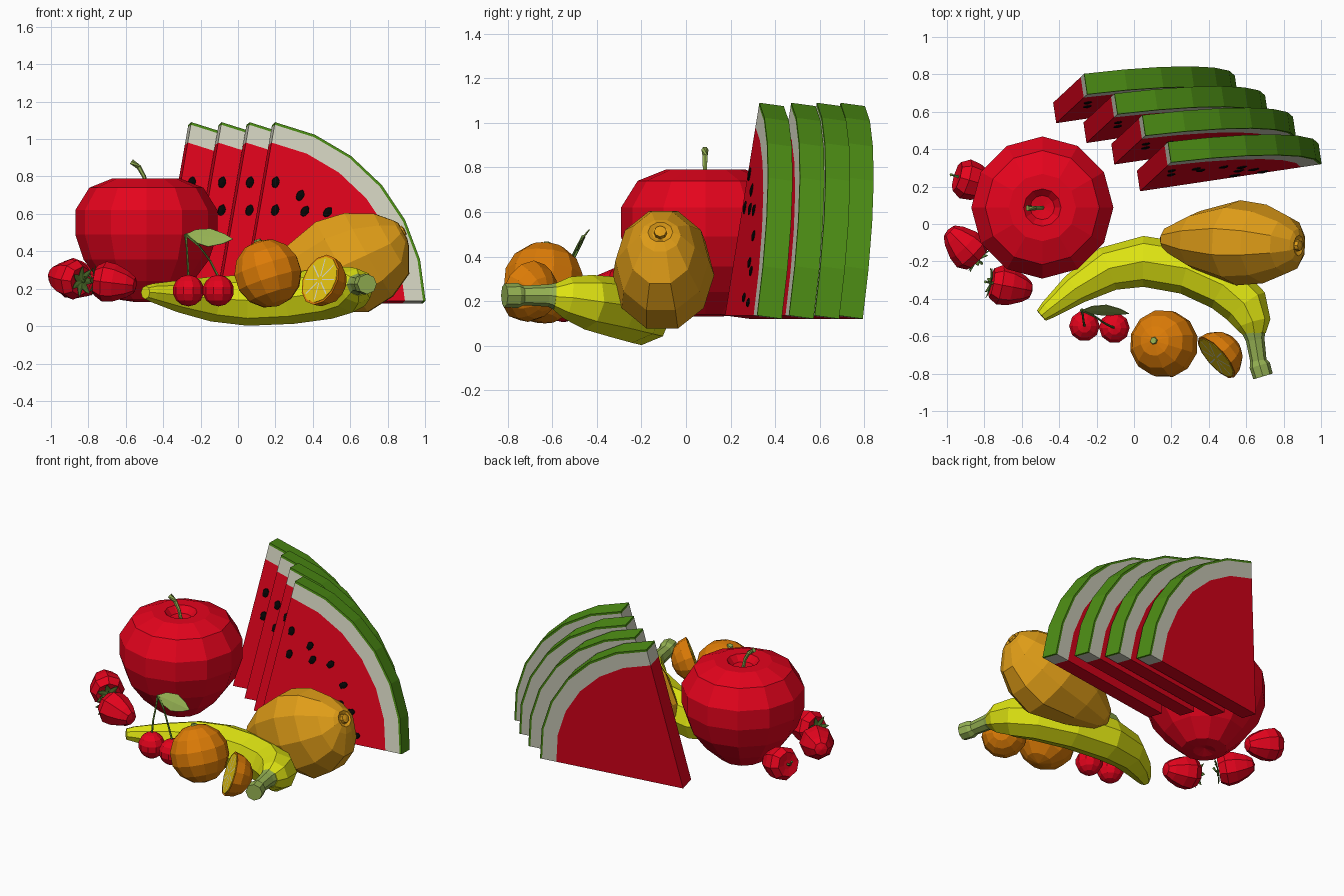
import bpy, bmesh, math
from mathutils import Vector, Matrix

if "Cube" in bpy.data.objects:
    bpy.data.objects.remove(bpy.data.objects["Cube"])

def mat(name, r, g, b):
    m = bpy.data.materials.new(name)
    m.diffuse_color = (r, g, b, 1)
    m.use_nodes = True
    m.node_tree.nodes["Principled BSDF"].inputs["Base Color"].default_value = m.diffuse_color
    return m

RED = mat("fruit red", .78, .001, .012)
RIND = mat("rind green", .073, .265, .007)
WHITE = mat("rind white", .68, .68, .55)
BLACK = mat("seed black", .002, .002, .002)
YELLOW = mat("banana yellow", .73, .77, .006)
ORANGE = mat("orange peel", .72, .20, .002)
AMBER = mat("mango amber", .75, .34, .009)
PULP = mat("citrus pulp", .83, .58, .006)
STEM = mat("stem green", .30, .44, .085)
LEAF = mat("leaf green", .11, .23, .035)

def finish(name, bm, *mats):
    bmesh.ops.remove_doubles(bm, verts=bm.verts, dist=1e-5)
    bmesh.ops.recalc_face_normals(bm, faces=bm.faces)
    me = bpy.data.meshes.new(name)
    bm.to_mesh(me)
    bm.free()
    for m in mats:
        me.materials.append(m)
    ob = bpy.data.objects.new(name, me)
    bpy.context.collection.objects.link(ob)
    return ob

def aim(pos, axis):
    return Matrix.Translation(pos) @ Vector(axis).to_track_quat('Z', 'Y').to_matrix().to_4x4()

def skin(bm, rings):
    # quads between consecutive rings, with capped ends
    vs = [[bm.verts.new(p) for p in r] for r in rings]
    n = len(vs[0])
    for a, b in zip(vs, vs[1:]):
        for i in range(n):
            bm.faces.new((a[i], a[(i + 1) % n], b[(i + 1) % n], b[i]))
    bm.faces.new(vs[0])
    bm.faces.new(vs[-1])

def lathe(name, profile, sides, m, pos=(0, 0, 0), axis=(0, 0, 1)):
    bm, M = bmesh.new(), aim(pos, axis)
    skin(bm, [[M @ Vector((max(r, .0015) * math.cos(2 * math.pi * i / sides),
                           max(r, .0015) * math.sin(2 * math.pi * i / sides), z))
               for i in range(sides)] for r, z in profile])
    return finish(name, bm, m)

def tube(name, path, sides, m):
    # path of (x, y, z, radius)
    bm, rings = bmesh.new(), []
    P = [Vector(p[:3]) for p in path]
    for i, p in enumerate(path):
        t = (P[min(i + 1, len(P) - 1)] - P[max(i - 1, 0)]).normalized()
        ref = Vector((0, 0, 1)) if abs(t.z) < .7 else Vector((0, 1, 0))
        s = t.cross(ref).normalized()
        u = s.cross(t)
        rings.append([P[i] + p[3] * (s * math.cos(2 * math.pi * k / sides) +
                                     u * math.sin(2 * math.pi * k / sides)) for k in range(sides)])
    skin(bm, rings)
    return finish(name, bm, m)

def ball(r, n, a0=0.0):
    # sphere profile from angle a0 at the bottom up to the pole
    return [(r * math.sin(a), -r * math.cos(a))
            for a in (a0 + (math.pi - a0) * i / n for i in range(n + 1))]

# Apple with dimple and bent stem
lathe("apple", [(0, .15), (.07, .13), (.14, .14), (.25, .24), (.335, .355), (.38, .49), (.38, .62),
                (.305, .74), (.18, .79), (.1, .79), (.065, .75), (0, .74)], 12, RED, (-.49, .088, 0))
tube("apple_stem", [(-.49, .088, .74, .011), (-.502, .085, .80, .011), (-.53, .085, .85, .013),
                    (-.57, .085, .88, .016)], 6, STEM)

# Watermelon slices: wedge in the plane of u and v, with thickness along n
A = Vector((.032, .175, .135))
U = Vector((.97, .145, 0)).normalized()
N = Vector((.146, -.980, .133)).normalized()
V = U.cross(N)
V = V if V.z > 0 else -V
ARC, T = math.radians(79), .112
RADII, SEG = [0, .87, .968, .982], 6
SEEDS = [(.665, 74), (.52, 70), (.65, 61), (.59, 55), (.665, 46),
         (.665, 33), (.59, 24), (.65, 18), (.52, 9), (.665, 5)]
for k, step in enumerate([(0, 0, 0), (-.137, .143, 0), (-.286, .258, 0), (-.448, .364, 0)]):
    O = A + Vector(step)
    def pt(r, a, d=0):
        return O + r * (U * math.cos(a) + V * math.sin(a)) - N * d
    bm = bmesh.new()
    def quad(pts, mi):
        uniq = [p for i, p in enumerate(pts) if (p - pts[i - 1]).length > 1e-6]
        bm.faces.new([bm.verts.new(p) for p in uniq]).material_index = mi
    angs = [ARC * i / SEG for i in range(SEG + 1)]
    for b in range(3):
        r0, r1 = RADII[b], RADII[b + 1]
        for a0, a1 in zip(angs, angs[1:]):
            for d in (0, T):
                quad([pt(r0, a0, d), pt(r1, a0, d), pt(r1, a1, d), pt(r0, a1, d)], b)
        for a in (0, ARC):
            quad([pt(r0, a), pt(r1, a), pt(r1, a, T), pt(r0, a, T)], b)
    R = RADII[3]
    for a0, a1 in zip(angs, angs[1:]):
        quad([pt(R, a0), pt(R, a1), pt(R, a1, T), pt(R, a0, T)], 2)
    finish(f"watermelon_slice_{k + 1}", bm, RED, WHITE, RIND)
    bm = bmesh.new()
    for r, deg in SEEDS:
        a = math.radians(deg)
        e = U * math.cos(a) + V * math.sin(a)
        M = Matrix((e, N.cross(e), N)).transposed().to_4x4()
        bmesh.ops.create_icosphere(bm, subdivisions=1, radius=1, matrix=Matrix.Translation(pt(r, a))
                                   @ M @ Matrix.Diagonal((.036, .024, .011, 1)))
    finish(f"watermelon_seeds_{k + 1}", bm, BLACK)

# Banana body and stalk
tube("banana", [(-.495, -.49, .18, .036), (-.46, -.46, .178, .05), (-.32, -.35, .16, .085),
                (-.14, -.24, .145, .12), (.05, -.20, .138, .136), (.29, -.24, .15, .138),
                (.49, -.335, .175, .136), (.60, -.44, .195, .124), (.638, -.535, .215, .095),
                (.645, -.59, .22, .06)], 8, YELLOW)
tube("banana_stalk", [(.64, -.575, .22, .064), (.648, -.62, .225, .050), (.665, -.73, .225, .044),
                      (.672, -.755, .225, .056), (.69, -.815, .225, .054)], 8, STEM)

# Mango lying on the banana: oval rings (along, lift, half height) on a tilted axis
MD = Vector((.866, -.04, .5)).normalized()
MS = MD.cross(Vector((0, 0, 1))).normalized()
MU = MS.cross(MD)
MC = Vector((.55, -.1, .33))
bm = bmesh.new()
skin(bm, [[MC + MD * a + MU * (off + h * math.sin(k * math.pi / 5))
           + MS * h * (.78 + .3 * (a > .35)) * math.cos(k * math.pi / 5) for k in range(10)]
          for a, off, h in [(-.43, .06, .02), (-.39, .055, .09), (-.22, .03, .205), (0, -.015, .292),
                            (.155, -.03, .27), (.29, -.04, .195), (.362, -.02, .085),
                            (.376, -.01, .052), (.364, -.01, .034), (.364, -.01, .002)]])
finish("mango", bm, AMBER)
lathe("mango_nub", [(.03, .34), (.028, .385), (0, .39)], 8, AMBER, MC - MU * .01, MD)

# Whole orange with stalk button
OP, OA = Vector((.16, -.64, .282)), Vector((-.3, .09, .95)).normalized()
lathe("orange", ball(.184, 7), 12, ORANGE, OP, OA)
lathe("orange_button", [(.022, 0), (.018, .012), (0, .012)], 6, STEM, OP + OA * .178, OA)

# Half orange with pulp disc and pale segment lines
HP, HN = Vector((.44, -.715, .248)), Vector((-.7, -.62, .33)).normalized()
lathe("half_orange", ball(.142, 4, math.pi / 2), 12, ORANGE, HP, -HN)
lathe("half_orange_pulp", [(.13, 0), (.13, .003)], 12, PULP, HP, HN)
bm, HM = bmesh.new(), aim(HP + HN * .0045, HN)
for i in range(8):
    R = HM @ Matrix.Rotation(i * math.pi / 4, 4, 'Z')
    bm.faces.new([bm.verts.new(R @ Vector(p)) for p in
                  ((.02, -.004, 0), (.115, -.004, 0), (.115, .004, 0), (.02, .004, 0))])
finish("half_orange_segments", bm, WHITE)

# Cherries on joined stems
JOIN = (-.28, -.46, .49)
for i, (x, y) in enumerate([(-.265, -.545), (-.105, -.555)]):
    lathe(f"cherry_{i + 1}", ball(.084, 7), 10, RED, (x, y, .19))
    tube(f"cherry_stem_{i + 1}", [(x, y, .265, .007), (x * .75 - .07, y + .02, .35, .006),
                                  (x * .4 - .168, y + .06, .43, .006), (*JOIN, .009)], 5, LEAF)

def blade(bm, M, length, width, thick, bend):
    # pointed leaf along local x, folded along its midrib
    for s in (-1, 1):
        rows = [(0, .0), (.2, .7), (.5, 1), (.8, .55), (1, 0)]
        P = [[M @ Vector((t * length, s * w * width, bend * 4 * t * (1 - t) * (w > 0) * -.3
                          + bend * t * t)),
              M @ Vector((t * length, 0, bend * t * t))] for t, w in rows]
        up = M.to_3x3() @ Vector((0, 0, thick))
        for (a, b), (c, d) in zip(P, P[1:]):
            for off in (Vector((0, 0, 0)), up):
                pts = []
                for p in (a, b, d, c):
                    if all((p - q).length > 1e-6 for q in pts):
                        pts.append(p)
                bm.faces.new([bm.verts.new(p + off) for p in pts])
            bm.faces.new([bm.verts.new(p) for p in (a, c, c + up, a + up)])

# Cherry leaf standing nearly upright
bm = bmesh.new()
blade(bm, Matrix.Translation(JOIN) @ Matrix.Rotation(math.radians(8), 4, 'Y')
      @ Matrix.Rotation(math.radians(60), 4, 'X'), .255, .056, .004, .02)
finish("cherry_leaf", bm, STEM)

# Strawberries: calyx centre, direction of the tip, leaf count
BERRIES = [((-.95, .255, .27), (.85, -.25, -.2), 0),
           ((-.835, -.19, .24), (-.70, .70, .15), 7),
           ((-.765, -.315, .245), (.95, -.18, -.12), 7)]
for i, (p, d, leaves) in enumerate(BERRIES):
    lathe(f"strawberry_{i + 1}", [(.03, .012), (.08, .004), (.108, .05), (.10, .11), (.07, .18),
                                  (.042, .218), (0, .228)], 8, RED, p, d)
    B = -Vector(d).normalized()
    if leaves:
        bm, M = bmesh.new(), aim(p, B)
        for k in range(leaves):
            blade(bm, M @ Matrix.Rotation(k * 2 * math.pi / leaves, 4, 'Z'), .085, .018, .003, .012)
        finish(f"strawberry_calyx_{i + 1}", bm, LEAF)
    q = Vector(p)
    tube(f"strawberry_stem_{i + 1}", [(*(q - B * .02), .009), (*(q + B * .015), .007),
                                      (*(q + B * .03 + Vector((0, 0, .025))), .009)], 5, LEAF)
